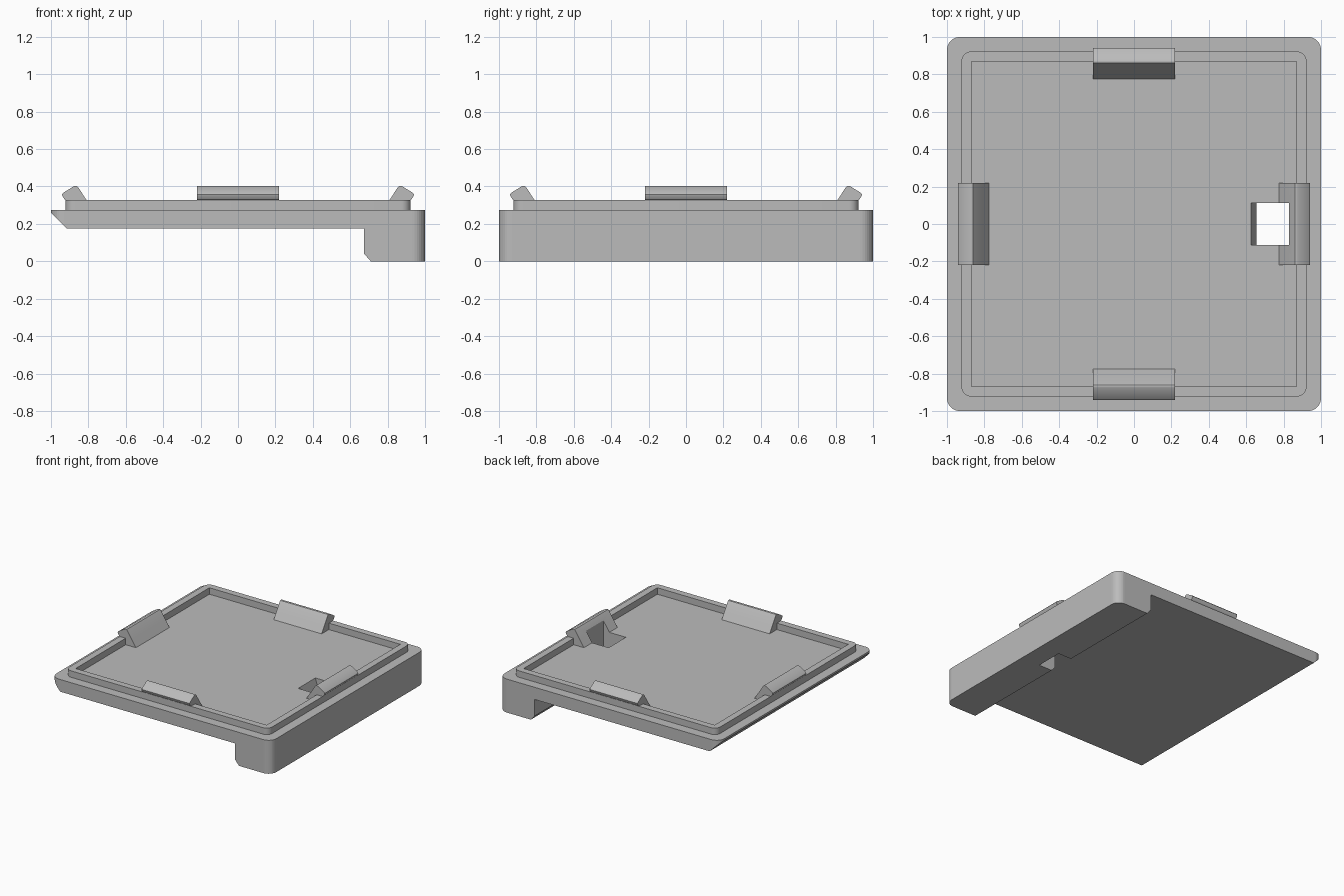
import bpy, bmesh, math
from mathutils import Matrix, Vector

cube = bpy.data.objects.get("Cube")
if cube:
    bpy.data.objects.remove(cube, do_unlink=True)

grey = bpy.data.materials.new("plain_grey")
grey.use_nodes = True
grey.diffuse_color = (0.5, 0.5, 0.5, 1)
grey.node_tree.nodes["Principled BSDF"].inputs["Base Color"].default_value = (0.5, 0.5, 0.5, 1)


def prism(name, points, start, depth):
    """Solid made by sweeping a flat outline of 3D points along depth."""
    bm = bmesh.new()
    face = bm.faces.new([bm.verts.new(Vector(p) + Vector(start)) for p in points])
    new = bmesh.ops.extrude_face_region(bm, geom=[face])["geom"]
    bmesh.ops.translate(bm, vec=depth, verts=[v for v in new if isinstance(v, bmesh.types.BMVert)])
    bmesh.ops.recalc_face_normals(bm, faces=bm.faces)
    mesh = bpy.data.meshes.new(name)
    bm.to_mesh(mesh)
    bm.free()
    mesh.materials.append(grey)
    obj = bpy.data.objects.new(name, mesh)
    bpy.context.collection.objects.link(obj)
    return obj


def side_prism(name, profile, half):
    """Sweep an x-z profile from -half to half along y."""
    return prism(name, [(x, 0, z) for x, z in profile], (0, -half, 0), (0, 2 * half, 0))


def rounded_block(name, half, radius, low, high):
    """Square block with rounded upright corners."""
    points = []
    for q in range(4):
        mid = math.radians(45 + 90 * q)
        c = (half - radius) * math.sqrt(2)
        for k in range(9):
            a = math.radians(90 * q + 90 * k / 8)
            points.append((c * math.cos(mid) + radius * math.cos(a),
                           c * math.sin(mid) + radius * math.sin(a), 0))
    return prism(name, points, (0, 0, low), (0, 0, high - low))


def boolean(obj, cutter, operation):
    mod = obj.modifiers.new(operation.lower(), "BOOLEAN")
    mod.object, mod.operation, mod.solver = cutter, operation, "EXACT"
    cutter.hide_render = True
    cutter.hide_set(True)


def smooth(obj):
    bpy.ops.object.select_all(action="DESELECT")
    obj.select_set(True)
    bpy.context.view_layer.objects.active = obj
    bpy.ops.object.shade_smooth_by_angle(angle=math.radians(25))


TOP, RIM_TOP = 0.275, 0.328

# Base plate with a deep lip along one side and a chamfer along the other
base = side_prism("base_plate", [(-1, TOP), (-1, 0.26), (-0.915, 0.175), (0.675, 0.175),
                                 (0.675, 0.04), (0.71, 0), (1, 0), (1, TOP)], 1.0)
boolean(base, rounded_block("corner_cutter", 1.0, 0.07, -0.1, 0.5), "INTERSECT")

# Raised rim
rim = rounded_block("raised_rim", 0.922, 0.05, TOP, RIM_TOP)
inner = 0.868
square = [(-inner, -inner, 0), (inner, -inner, 0), (inner, inner, 0), (-inner, inner, 0)]
boolean(rim, prism("rim_cutter", square, (0, 0, 0.2), (0, 0, 0.3)), "DIFFERENCE")

# Snap clips leaning outward, one in the middle of each side
clip_profile = [(0.775, TOP), (0.81, RIM_TOP), (0.852, 0.392), (0.86, 0.401), (0.87, 0.403),
                (0.88, 0.4), (0.935, 0.366), (0.941, 0.358), (0.939, 0.349), (0.929, 0.333),
                (0.92, RIM_TOP), (0.9, TOP)]
clips = []
for i, side in enumerate(("left", "back", "right", "front")):
    clip = side_prism(side + "_clip", clip_profile, 0.218)
    clip.data.transform(Matrix.Rotation(math.pi / 2 * i, 4, "Z"))
    clips.append(clip)

# Release hole through the plate, lip and nearest clip
hole = side_prism("hole_cutter", [(0.61, 0.325), (0.61, 0.45), (0.83, 0.45), (0.83, -0.05),
                                  (0.655, -0.05), (0.655, 0.175), (0.625, TOP)], 0.112)
boolean(base, hole, "DIFFERENCE")
boolean(clips[0], hole, "DIFFERENCE")

for part in [base, rim] + clips:
    smooth(part)
